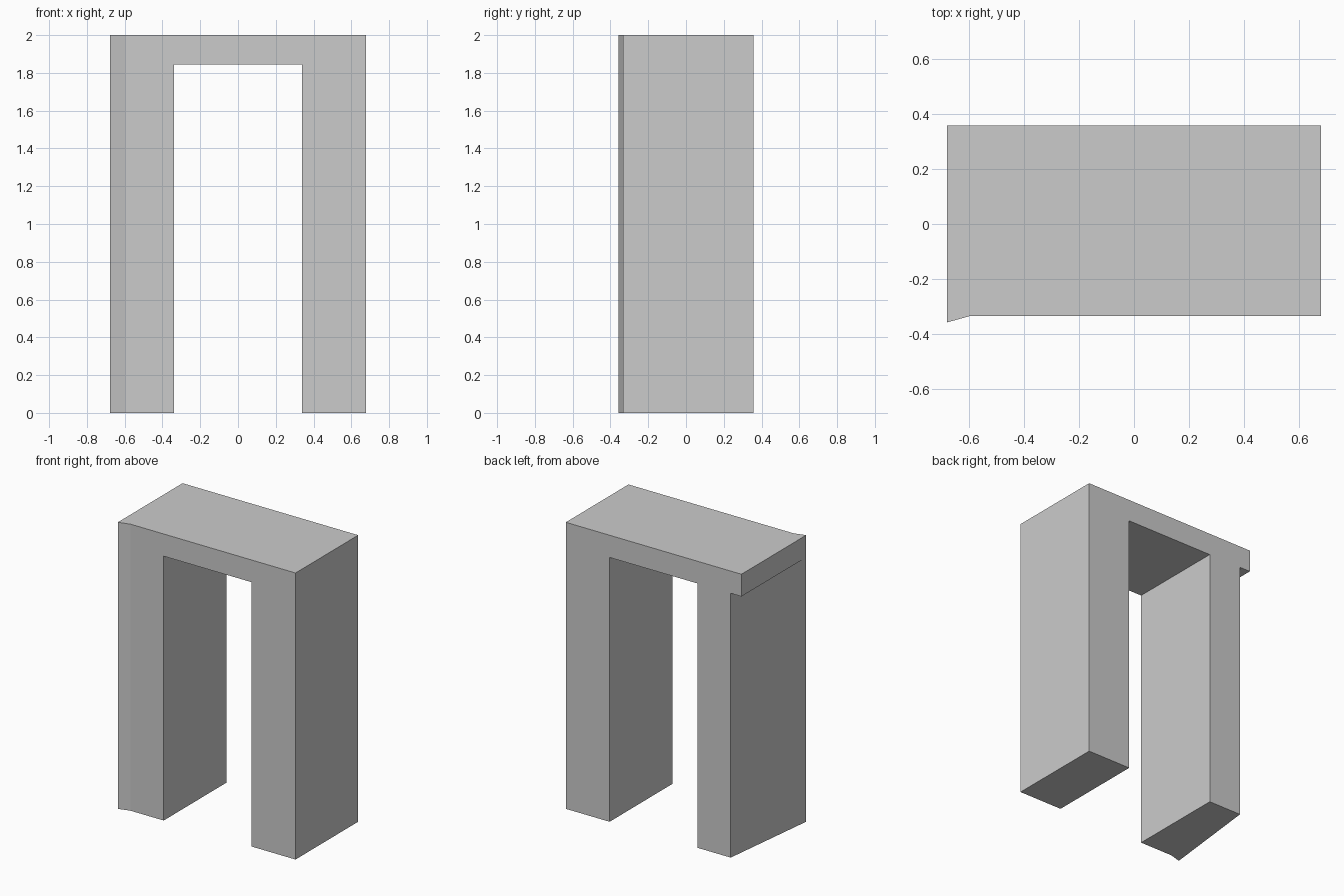
import bpy
import bmesh

cube = bpy.data.objects.get("Cube")
if cube:
    bpy.data.objects.remove(cube, do_unlink=True)

# Main dimensions
HALF_W, HALF_D, HEIGHT = 0.678, 0.357, 2.0
FRONT = -0.334          # main front plane, behind the flared lip
OPENING = 0.34          # half width of the passage
POST = -0.595           # back corner of the tapered post
SOFFIT = 1.845          # underside of the lintel

# Plan outline cells, sharing corner points
cells = {
    "post": [(POST, FRONT), (-OPENING, FRONT), (-OPENING, HALF_D),
             (POST, HALF_D), (-HALF_W, -HALF_D)],
    "span": [(-OPENING, FRONT), (OPENING, FRONT),
             (OPENING, HALF_D), (-OPENING, HALF_D)],
    "straight post": [(OPENING, FRONT), (HALF_W, FRONT),
                      (HALF_W, HALF_D), (OPENING, HALF_D)],
    "overhang": [(-HALF_W, -HALF_D), (POST, HALF_D), (-HALF_W, HALF_D)],
}

bm = bmesh.new()
corners = {}


def corner(point):
    if point not in corners:
        corners[point] = bm.verts.new((*point, HEIGHT))
    return corners[point]


for outline in cells.values():
    bm.faces.new([corner(p) for p in outline])


def extrude_to(faces, z, keep):
    result = bmesh.ops.extrude_face_region(bm, geom=faces, use_keep_orig=keep)
    for item in result["geom"]:
        if isinstance(item, bmesh.types.BMVert):
            item.co.z = z
    return [f for f in result["geom"] if isinstance(f, bmesh.types.BMFace)]


# Lintel, then both posts down to the ground
underside = extrude_to(bm.faces[:], SOFFIT, True)
post_faces = [f for f in underside
              if f.calc_center_median().x > OPENING or len(f.verts) == 5]
extrude_to(post_faces, 0.0, False)

# Merge coplanar pieces into clean flat faces
bmesh.ops.recalc_face_normals(bm, faces=bm.faces[:])
bmesh.ops.dissolve_limit(bm, angle_limit=0.01, verts=bm.verts[:], edges=bm.edges[:])

mesh = bpy.data.meshes.new("door_frame")
bm.to_mesh(mesh)
bm.free()

# Plain grey
grey = bpy.data.materials.new("light_grey")
grey.use_nodes = True
colour = (0.6, 0.6, 0.6, 1.0)
grey.diffuse_color = colour
grey.node_tree.nodes["Principled BSDF"].inputs["Base Color"].default_value = colour
mesh.materials.append(grey)

frame = bpy.data.objects.new("door_frame", mesh)
bpy.context.collection.objects.link(frame)
